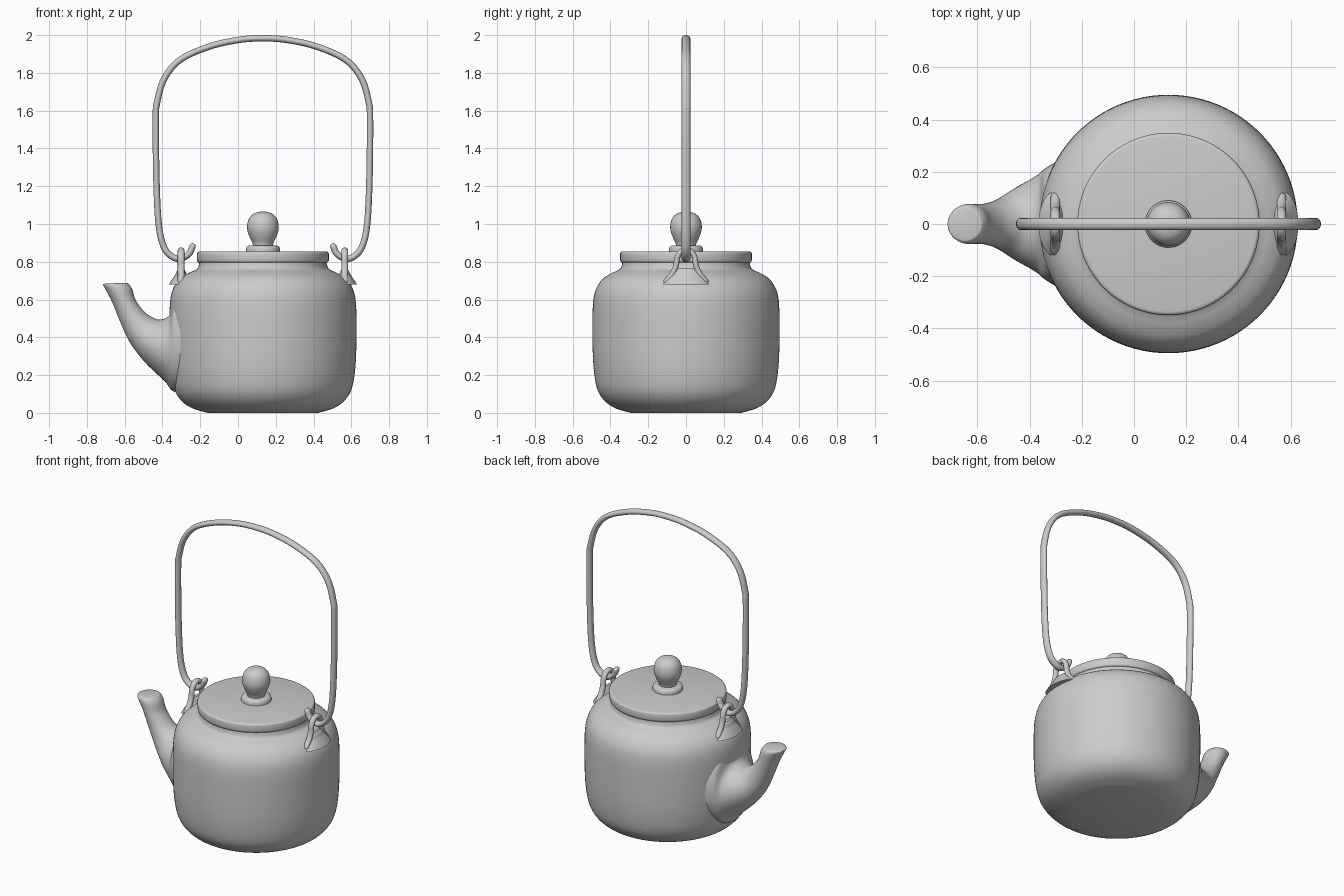
import bpy, bmesh
from math import sin, cos, pi, radians
from mathutils import Vector

if "Cube" in bpy.data.objects:
    bpy.data.objects.remove(bpy.data.objects["Cube"])

CX = 0.132  # axis of the pot body


def spline(pts, n):
    """Catmull-Rom resampling of points of any dimension."""
    p = [Vector(q) for q in pts]
    p = [2 * p[0] - p[1]] + p + [2 * p[-1] - p[-2]]
    out = []
    for i in range(1, len(p) - 2):
        a, b, c, d = p[i - 1:i + 3]
        for k in range(n):
            t = k / n
            out.append(0.5 * (2 * b + (c - a) * t + (2 * a - 5 * b + 4 * c - d) * t * t
                              + (3 * b - a - 3 * c + d) * t ** 3))
    return out + [p[-2]]


def skin(name, rings):
    """Join equal-sized rings into a capped surface."""
    bm = bmesh.new()
    vs = [[bm.verts.new(c) for c in r] for r in rings]
    n = len(vs[0])
    for a, b in zip(vs, vs[1:]):
        for i in range(n):
            j = (i + 1) % n
            bm.faces.new((a[i], a[j], b[j], b[i]))
    bm.faces.new(vs[0])
    bm.faces.new(vs[-1])
    bmesh.ops.recalc_face_normals(bm, faces=bm.faces)
    me = bpy.data.meshes.new(name)
    bm.to_mesh(me)
    bm.free()
    ob = bpy.data.objects.new(name, me)
    bpy.context.collection.objects.link(ob)
    bpy.ops.object.select_all(action='DESELECT')
    ob.select_set(True)
    bpy.context.view_layer.objects.active = ob
    bpy.ops.object.shade_smooth_by_angle(angle=radians(40))
    return ob


def lathe(name, profile, seg=96):
    return skin(name, [[(CX + r * cos(2 * pi * i / seg), r * sin(2 * pi * i / seg), z)
                        for i in range(seg)] for r, z in profile])


def tube(name, path, normal, r_in, r_out, seg=16):
    """Sweep an oval along a planar path, with rounded ends."""
    n = Vector(normal)
    rings = []
    for i, p in enumerate(path):
        t = (path[min(i + 1, len(path) - 1)] - path[max(i - 1, 0)]).normalized()
        u = t.cross(n)

        def ring(s, off):
            return [p + t * off + (u * r_in * cos(2 * pi * k / seg)
                    + n * r_out * sin(2 * pi * k / seg)) * s for k in range(seg)]
        if i == 0:
            rings += [ring(0.4, -0.9 * r_in), ring(0.8, -0.6 * r_in)]
        rings.append(ring(1, 0))
        if i == len(path) - 1:
            rings += [ring(0.8, 0.6 * r_in), ring(0.4, 0.9 * r_in)]
    return skin(name, rings)


# Pot body
lathe("body", spline([(0.29, 0.0), (0.33, 0.01), (0.37, 0.023), (0.41, 0.045), (0.445, 0.08),
                      (0.47, 0.127), (0.485, 0.2), (0.493, 0.3), (0.495, 0.42),
                      (0.494, 0.55), (0.487, 0.62), (0.47, 0.67), (0.44, 0.71),
                      (0.40, 0.737), (0.365, 0.753), (0.345, 0.767), (0.336, 0.8)], 4))

# Lid with rounded rim
lathe("lid", [(0.33, 0.794), (0.341, 0.796), (0.347, 0.802), (0.349, 0.81), (0.349, 0.842),
              (0.347, 0.849), (0.342, 0.853), (0.334, 0.855)])

# Knob and its collar
lathe("knob_collar", [(0.09, 0.85), (0.09, 0.868), (0.086, 0.879), (0.077, 0.885), (0.05, 0.887)], 48)
lathe("knob", spline([(0.052, 0.88), (0.056, 0.9), (0.071, 0.932), (0.082, 0.965),
                      (0.083, 0.995), (0.074, 1.028), (0.053, 1.052), (0.026, 1.063),
                      (0.003, 1.066)], 4), 48)

# Spout: lower edge x,z, upper edge x,z, half width
stations = [(-.70, .685, -.595, .688, .052), (-.714, .678, -.58, .684, .068),
            (-.705, .66, -.56, .655, .077), (-.668, .59, -.541, .596, .076),
            (-.625, .485, -.493, .533, .08), (-.573, .374, -.44, .50, .098),
            (-.493, .268, -.404, .495, .14), (-.388, .167, -.361, .522, .185),
            (-.345, .115, -.336, .62, .213), (-.28, .11, -.28, .65, .25)]
rings = []
for x0, z0, x1, z1, h in spline(stations, 5):
    rings.append([((x0 + x1) / 2 + (x1 - x0) / 2 * cos(2 * pi * k / 40), h * sin(2 * pi * k / 40),
                   (z0 + z1) / 2 + (z1 - z0) / 2 * cos(2 * pi * k / 40)) for k in range(40)])
skin("spout", rings)

# Bail handle with hooked ends, half path mirrored about the pot axis
half = [(.372, .882), (.392, .842), (.437, .816), (.482, .828), (.525, .88), (.552, 1.0),
        (.564, 1.24), (.567, 1.555), (.56, 1.645), (.522, 1.77), (.437, 1.87), (.282, 1.94),
        (.125, 1.975)]
path = [(CX - x, 0, z) for x, z in half] + [(CX, 0, 1.983)] + \
       [(CX + x, 0, z) for x, z in reversed(half)]
tube("handle", spline(path, 6), (0, 1, 0), 0.017, 0.023)

# Handle lugs: an arch on a blended foot, both sides
arch = [(.105, .695), (.072, .735), (.053, .78), (.047, .82), (.029, .851)]
for side, s in (("left", -1), ("right", 1)):
    x = CX + s * 0.433
    pts = [(x, -y, z) for y, z in arch] + [(x, 0, .861)] + [(x, y, z) for y, z in reversed(arch)]
    tube(side + "_lug", spline(pts, 5), (1, 0, 0), 0.015, 0.018, 12)
    foot = []
    for rx, ry, z in spline([(.065, .125, .68), (.046, .098, .71), (.029, .074, .735),
                             (.02, .056, .755), (.01, .04, .766)], 4):
        foot.append([(x + rx * cos(2 * pi * k / 32), ry * sin(2 * pi * k / 32), z)
                     for k in range(32)])
    skin(side + "_lug_foot", foot)
